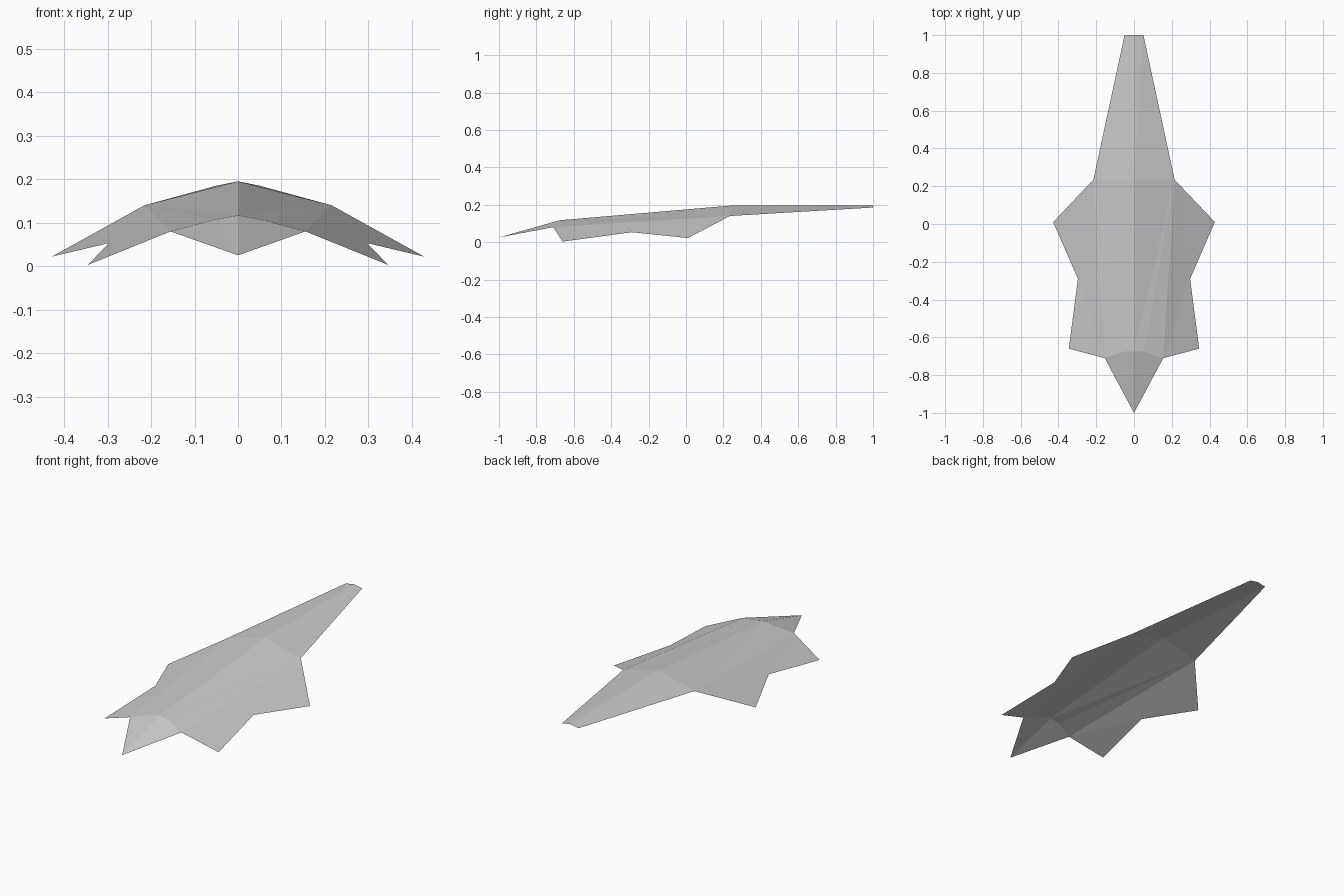
import bpy
import bmesh

# Remove the default cube
cube = bpy.data.objects.get("Cube")
if cube:
    bpy.data.objects.remove(cube, do_unlink=True)

# Plain grey hull paint
grey = bpy.data.materials.new("hull_grey")
grey.use_nodes = True
colour = (0.6, 0.6, 0.6, 1)
grey.diffuse_color = colour
grey.node_tree.nodes["Principled BSDF"].inputs["Base Color"].default_value = colour

# Key points of the left half of the folded shell
points = {
    "nose": (0, -1, 0.025),
    "ridge_front": (0, -0.675, 0.117),
    "ridge_rear": (0, 0.235, 0.195),
    "tail_top": (0, 1, 0.195),
    "tail_corner": (0.05, 1, 0.185),
    "brow": (0.055, -0.675, 0.107),
    "shoulder": (0.155, -0.71, 0.08),
    "hip": (0.215, 0.235, 0.14),
    "rear_wing_tip": (0.428, 0.01, 0.022),
    "wing_notch": (0.297, -0.29, 0.053),
    "front_wing_tip": (0.345, -0.66, 0.003),
}

# Panels between the points, wound to face upwards
panels = [
    "nose brow ridge_front",
    "nose shoulder brow",
    "ridge_front brow hip",
    "ridge_front hip ridge_rear",
    "brow shoulder hip",
    "ridge_rear hip tail_corner",
    "ridge_rear tail_corner tail_top",
    "shoulder front_wing_tip wing_notch",
    "shoulder wing_notch hip",
    "wing_notch rear_wing_tip hip",
]

bm = bmesh.new()
verts = {name: bm.verts.new(co) for name, co in points.items()}
for panel in panels:
    bm.faces.new([verts[name] for name in panel.split()])
mesh = bpy.data.meshes.new("glider_shell")
bm.to_mesh(mesh)
bm.free()
mesh.materials.append(grey)

# Shell with its right half mirrored across the ridge
shell = bpy.data.objects.new("glider_shell", mesh)
bpy.context.collection.objects.link(shell)
mirror = shell.modifiers.new("right_half", 'MIRROR')
mirror.use_axis[0] = True
mirror.use_clip = True
